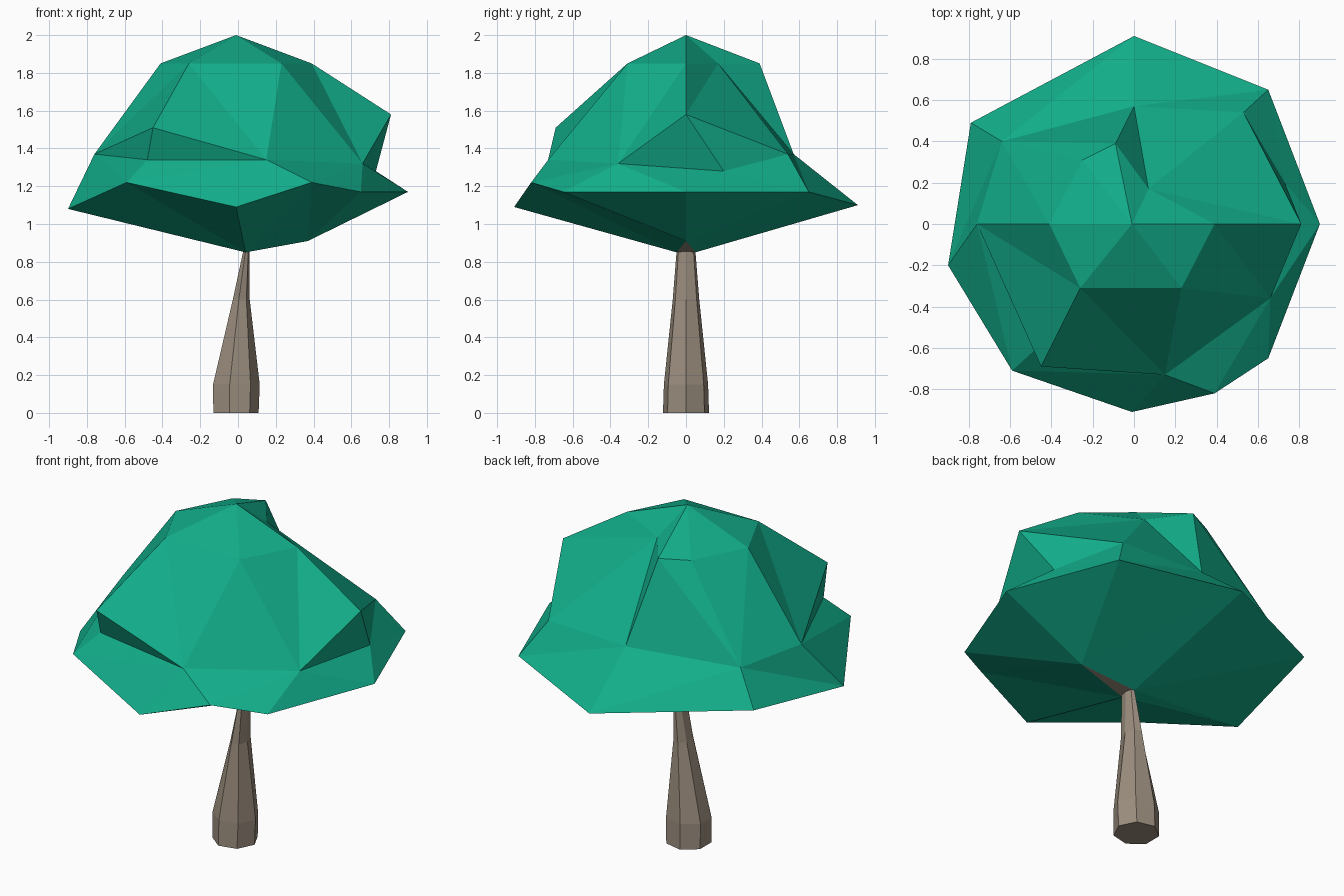
import bpy
import bmesh
from math import cos, sin, tau

default_cube = bpy.data.objects.get("Cube")
if default_cube:
    bpy.data.objects.remove(default_cube, do_unlink=True)


def make_material(name, colour):
    material = bpy.data.materials.new(name)
    material.use_nodes = True
    rgba = (*colour, 1)
    material.diffuse_color = rgba
    material.node_tree.nodes["Principled BSDF"].inputs["Base Color"].default_value = rgba
    return material


leaf_green = make_material("leaf green", (0.006, 0.42, 0.255))
bark_brown = make_material("bark brown", (0.33, 0.27, 0.21))


def finish(bm, name, materials):
    """Turn a bmesh into a flat shaded object."""
    bmesh.ops.recalc_face_normals(bm, faces=bm.faces[:])
    mesh = bpy.data.meshes.new(name)
    bm.to_mesh(mesh)
    bm.free()
    for material in materials:
        mesh.materials.append(material)
    obj = bpy.data.objects.new(name, mesh)
    bpy.context.collection.objects.link(obj)
    return obj


def make_ring(bm, points):
    return [bm.verts.new(point) for point in points]


def stitch(bm, inner, outer, steps):
    """Join two closed rings with triangles; each step advances one ring."""
    i = o = 0
    for step in steps:
        a, b = inner[i % len(inner)], outer[o % len(outer)]
        if step == "i":
            i += 1
            c = inner[i % len(inner)]
        else:
            o += 1
            c = outer[o % len(outer)]
        bm.faces.new((a, b, c))


def fan(bm, tip, ring):
    for a, b in zip(ring, ring[1:] + ring[:1]):
        bm.faces.new((tip, a, b))


# Canopy: irregular crown, shoulder and rim rings, counter-clockwise from +x
bm = bmesh.new()
tip = bm.verts.new((-0.01, 0, 2))
crown_plan = [(0.39, 0), (0.07, 0.17), (-0.09, 0.39), (-0.25, 0.31),
              (-0.41, 0), (-0.26, -0.31), (0.23, -0.31)]
crown = make_ring(bm, [(x, y, 1.85) for x, y in crown_plan])
shoulder = make_ring(bm, [
    (0.81, 0, 1.58), (0.53, 0.54, 1.37), (0, 0.57, 1.37), (-0.64, 0.4, 1.35),
    (-0.76, 0, 1.37), (-0.45, -0.69, 1.51), (0.15, -0.73, 1.34), (0.66, -0.36, 1.32)])
rim = make_ring(bm, [
    (0.9, 0, 1.17), (0.65, 0.65, 1.17), (0, 0.91, 1.1), (-0.79, 0.49, 1.17),
    (-0.9, -0.2, 1.08), (-0.59, -0.71, 1.22), (-0.01, -0.91, 1.09),
    (0.39, -0.82, 1.22), (0.65, -0.65, 1.17)])
underside = make_ring(bm, [(0.37, 0, 0.91), (0.04, 0.05, 0.85), (0.04, -0.05, 0.85)])

# Two shoulder points overhang, so the ring below them is tucked in
tucked = shoulder[:]
tucked[0] = bm.verts.new((0.73, 0.2, 1.28))
tucked[5] = bm.verts.new((-0.48, -0.61, 1.34))
for k in (0, 5):
    before, after = shoulder[k - 1], shoulder[k + 1]
    bm.faces.new((shoulder[k], before, tucked[k]))
    bm.faces.new((shoulder[k], tucked[k], after))

fan(bm, tip, crown)
stitch(bm, crown, shoulder, "iooioiioiooioio")
stitch(bm, tucked, rim, "oiioiooioiiooiooi")
stitch(bm, underside, rim, "ooiooioooioo")

# Bark coloured sliver where the canopy meets the trunk
sliver = bm.faces.new(underside)
sliver.material_index = 1
finish(bm, "canopy", [leaf_green, bark_brown])

# Trunk: seven-sided and leaning; each section is height, centre x, x and y radius
sections = [(0, -0.017, 0.126, 0.125), (0.15, -0.015, 0.13, 0.12),
            (0.6, 0.015, 0.047, 0.072), (0.87, 0.045, 0.016, 0.05)]
sides = 7
bm = bmesh.new()
rings = []
for z, centre, rx, ry in sections:
    angles = [tau * k / sides for k in range(sides)]
    rings.append(make_ring(bm, [(centre + rx * cos(a), ry * sin(a), z) for a in angles]))
for low, high in zip(rings, rings[1:]):
    for k in range(sides):
        n = (k + 1) % sides
        bm.faces.new((low[k], low[n], high[n], high[k]))
bm.faces.new(rings[0])
bm.faces.new(rings[-1])
finish(bm, "trunk", [bark_brown])
